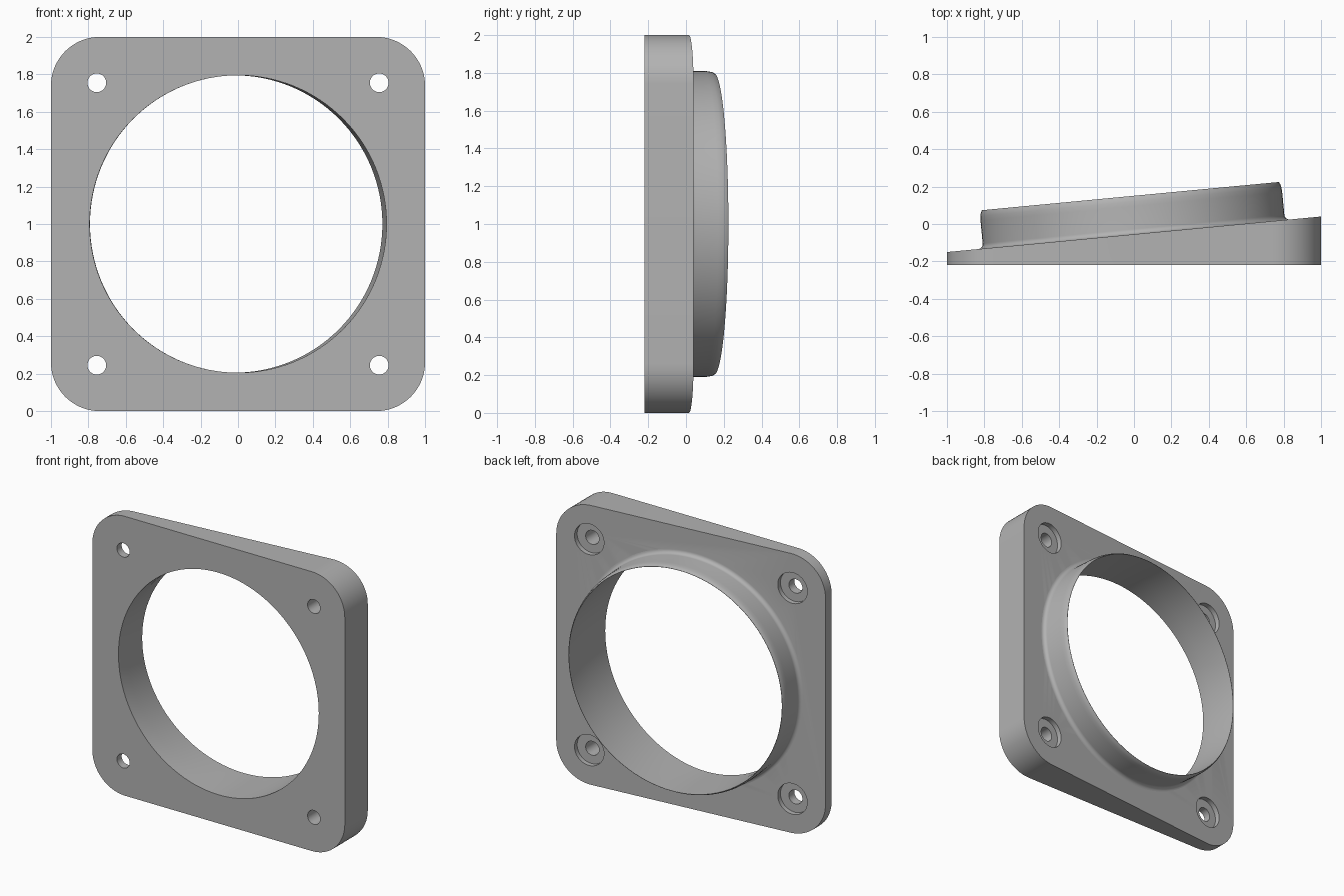
import bpy, bmesh, math
from mathutils import Matrix, Vector

cube = bpy.data.objects.get("Cube")
if cube:
    bpy.data.objects.remove(cube, do_unlink=True)

FRONT = -0.22
MID = -0.055              # back face depth at the centre
SLOPE = 0.095             # back face leans away towards the left side
TILT = math.atan(SLOPE)
SEGMENTS = 128

# Frame lying on the sloped back face, local z pointing out of it
axis = Vector((-math.sin(TILT), math.cos(TILT), 0))
along = Vector((math.cos(TILT), math.sin(TILT), 0))
BACK = Matrix((along, Vector((0, 0, -1)), axis)).transposed().to_4x4()
BACK.translation = (0, MID, 1)
STRAIGHT = Matrix.Translation((0, 0, 1)) @ Matrix.Rotation(-math.pi / 2, 4, 'X')

grey = bpy.data.materials.new("plain grey")
grey.use_nodes = True
colour = (0.45, 0.45, 0.45, 1)
grey.diffuse_color = colour
grey.node_tree.nodes["Principled BSDF"].inputs["Base Color"].default_value = colour


def loft(name, rings):
    """Closed solid skinned through rings of equal point count."""
    bm = bmesh.new()
    rows = [[bm.verts.new(p) for p in ring] for ring in rings]
    n = len(rows[0])
    for a, b in zip(rows, rows[1:]):
        for i in range(n):
            j = (i + 1) % n
            bm.faces.new((a[i], a[j], b[j], b[i]))
    bm.faces.new(rows[0][::-1])
    bm.faces.new(rows[-1])
    bmesh.ops.recalc_face_normals(bm, faces=bm.faces)
    mesh = bpy.data.meshes.new(name)
    bm.to_mesh(mesh)
    bm.free()
    mesh.materials.append(grey)
    obj = bpy.data.objects.new(name, mesh)
    bpy.context.collection.objects.link(obj)
    return obj


def circle(frame, height, radius, n=SEGMENTS, cx=0, cy=0):
    turns = [2 * math.pi * i / n for i in range(n)]
    return [frame @ Vector((cx + radius * math.cos(t), cy + radius * math.sin(t), height))
            for t in turns]


def combine(target, tool, operation):
    mod = target.modifiers.new(operation, 'BOOLEAN')
    mod.operation, mod.object, mod.solver = operation, tool, 'EXACT'
    bpy.context.view_layer.objects.active = target
    bpy.ops.object.modifier_apply(modifier=mod.name)
    bpy.data.objects.remove(tool, do_unlink=True)


# Wedge plate with rounded corners
outline = []
corner = 0.26
for q, (sx, sz) in enumerate([(1, 1), (-1, 1), (-1, -1), (1, -1)]):
    for k in range(17):
        t = math.pi / 2 * (q + k / 16)
        outline.append((sx * (1 - corner) + corner * math.cos(t),
                        1 + sz * (1 - corner) + corner * math.sin(t)))
plate = loft("flange_plate", [[(x, FRONT, z) for x, z in outline],
                              [(x, MID + SLOPE * x, z) for x, z in outline]])

# Collar: base fillet, straight wall, rounded lip
OUTER, FILLET = 0.81, 0.028
profile = [(-0.03, OUTER + FILLET)]
for k in range(7):
    t = math.pi / 2 * k / 6
    profile.append((FILLET * (1 - math.cos(t)), OUTER + FILLET * (1 - math.sin(t))))
profile += [(0.15, OUTER), (0.175, 0.808), (0.193, 0.804), (0.205, 0.797)]
collar = loft("collar", [circle(BACK, s, r) for s, r in profile])
combine(plate, collar, 'UNION')

# Main bore: straight through the plate, then square to the sloped face
BORE = 0.795
bore = loft("bore_cutter", [circle(STRAIGHT, FRONT - 0.1, BORE),
                            circle(BACK, 0, BORE), circle(BACK, 0.3, BORE)])
combine(plate, bore, 'DIFFERENCE')

# Screw holes with counterbores sunk into the sloped face
HOLE = 0.755
for sx in (-1, 1):
    for sz in (-1, 1):
        x, z = sx * HOLE, sz * HOLE
        hole = loft("hole_cutter", [circle(STRAIGHT, h, 0.05, 40, x, z) for h in (-0.4, 0.3)])
        combine(plate, hole, 'DIFFERENCE')
        sink = loft("sink_cutter", [circle(BACK, h, 0.11, 56, x / math.cos(TILT), z)
                                    for h in (-0.035, 0.1)])
        combine(plate, sink, 'DIFFERENCE')

# Smooth curved walls, keep machined edges crisp
bpy.ops.object.select_all(action='DESELECT')
plate.select_set(True)
bpy.context.view_layer.objects.active = plate
bpy.ops.object.shade_smooth_by_angle(angle=math.radians(30))
